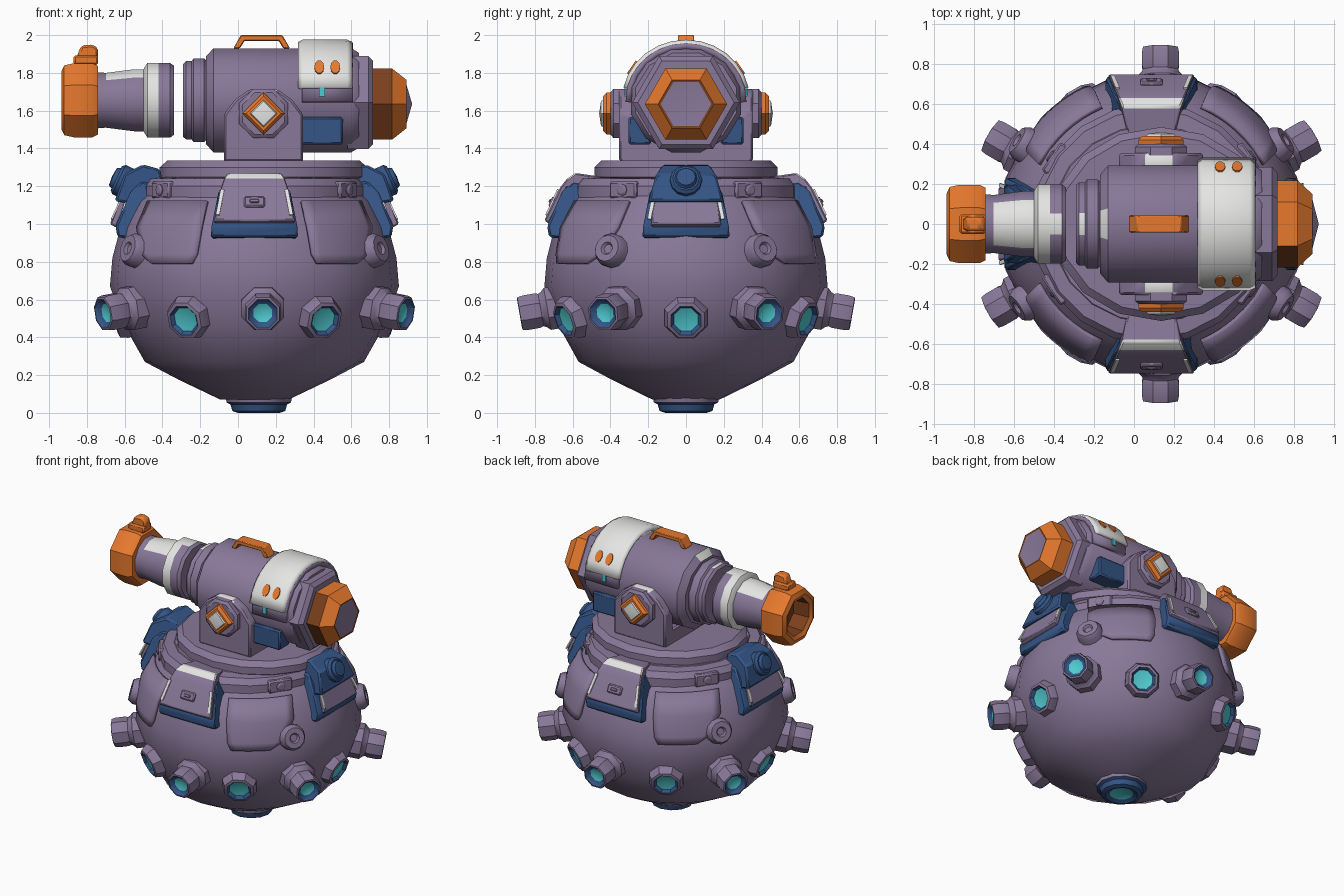
import bpy, bmesh
from math import radians, sin, cos, pi
from mathutils import Matrix

old = bpy.data.objects.get("Cube")
if old:
    bpy.data.objects.remove(old)

# Colours
COLOURS = {"purple": (.25, .19, .32), "blue": (.035, .09, .24), "orange": (.84, .2, .028),
           "white": (.78, .78, .77), "cyan": (.08, .6, .64), "brown": (.2, .05, .012)}
MATS = []
for label, rgb in COLOURS.items():
    m = bpy.data.materials.new(label)
    m.use_nodes = True
    m.diffuse_color = (*rgb, 1)
    m.node_tree.nodes["Principled BSDF"].inputs["Base Color"].default_value = (*rgb, 1)
    MATS.append(m)
INDEX = {label: i for i, label in enumerate(COLOURS)}
PARTS = []


def T(x=0, y=0, z=0):
    return Matrix.Translation((x, y, z))


def R(deg, axis):
    return Matrix.Rotation(radians(deg), 4, axis)


def S(x, y, z):
    return Matrix.Diagonal((x, y, z, 1))


def finish(name, bm, matrix, rule=None, bevel=0):
    """Place the mesh, colour faces by an optional rule and make the object."""
    bm.transform(matrix)
    bmesh.ops.recalc_face_normals(bm, faces=bm.faces)
    bm.normal_update()
    for f in bm.faces:
        label = rule(f.calc_center_median(), f.normal) if rule else None
        if label:
            f.material_index = INDEX[label]
    me = bpy.data.meshes.new(name)
    for m in MATS:
        me.materials.append(m)
    bm.to_mesh(me)
    bm.free()
    ob = bpy.data.objects.new(name, me)
    bpy.context.collection.objects.link(ob)
    if bevel:
        mod = ob.modifiers.new("bevel", 'BEVEL')
        mod.width, mod.segments = bevel, 1
    PARTS.append(ob)
    return ob


def lathe(name, steps, sides, matrix, phase=0, rule=None):
    """Spin (radius, height, colour) steps; the colour fills the face after the step."""
    bm = bmesh.new()
    rings = []
    for r, h, *_ in steps:
        angles = [radians(phase) + 2 * pi * i / sides for i in range(sides)]
        rings.append([bm.verts.new((r * cos(a), r * sin(a), h)) for a in angles])
    colour = "purple"
    for k in range(len(rings) - 1):
        colour = steps[k][2] if len(steps[k]) > 2 else colour
        for i in range(sides):
            j = (i + 1) % sides
            f = bm.faces.new((rings[k][i], rings[k][j], rings[k + 1][j], rings[k + 1][i]))
            f.material_index = INDEX[colour]
    for ring, step in ((rings[0], steps[0]), (rings[-1], steps[-1])):
        if step[0] > 0:
            bm.faces.new(ring).material_index = INDEX[step[2] if len(step) > 2 else colour]
    bmesh.ops.remove_doubles(bm, verts=bm.verts, dist=1e-5)
    return finish(name, bm, matrix, rule)


def loft(name, outline, colour, matrix, bevel=.012, accent=None):
    """Extrude an (x, z, half width) outline both ways in y; accent = (edge, colour)."""
    bm = bmesh.new()
    a, b = [[bm.verts.new((x, s * w, z)) for x, z, w in outline] for s in (1, -1)]
    faces = [bm.faces.new(a), bm.faces.new(b[::-1])]
    n = len(outline)
    for i in range(n):
        j = (i + 1) % n
        faces.append(bm.faces.new((a[i], b[i], b[j], a[j])))
    for f in faces:
        f.material_index = INDEX[colour]
    if accent:
        faces[2 + accent[0]].material_index = INDEX[accent[1]]
    return finish(name, bm, matrix, None, bevel)


def box(name, size, colour, matrix, bevel=.01):
    x, y, z = (s / 2 for s in size)
    return loft(name, [(-x, -z, y), (x, -z, y), (x, z, y), (-x, z, y)], colour, matrix, bevel)


def curved_plate(name, rows, colour, matrix, thick, count=8):
    """Curved plate through (radius, height, start angle, end angle) rows."""
    bm = bmesh.new()
    grid = []
    for r, h, a0, a1 in rows:
        angles = [radians(a0 + (a1 - a0) * i / count) for i in range(count + 1)]
        grid.append([bm.verts.new((r * cos(a), r * sin(a), h)) for a in angles])
    for p, q in zip(grid, grid[1:]):
        for i in range(count):
            bm.faces.new((p[i], p[i + 1], q[i + 1], q[i]))
    ob = finish(name, bm, matrix, lambda c, n: colour)
    mod = ob.modifiers.new("thickness", 'SOLIDIFY')
    mod.thickness, mod.offset = thick, 0


BODY = T(.087)
TURRET = T(.135)

# Round body, collar and turntable
lathe("body", [(0, .07), (.18, .07), (.4, .175), (.58, .27), (.69, .465), (.765, .67),
               (.752, .82), (.71, .98), (.63, 1.12), (.5, 1.25), (0, 1.25)], 20,
      BODY @ S(1, .98, 1))
lathe("collar", [(.5, 1.1), (.6, 1.13), (.6, 1.2), (.57, 1.24), (.3, 1.26)], 20, BODY)
lathe("turntable", [(.52, 1.23), (.55, 1.25), (.55, 1.3), (.51, 1.335), (0, 1.335)], 16,
      TURRET @ S(1, .88, 1))
lathe("bottom_port", [(.18, .1), (.17, .055, "blue"), (.15, .045), (.14, .01), (.11, 0),
                      (.08, .015, "cyan"), (0, .03)], 12, T(.11))

# Ring of alternating long and short ports
LONG = [(.122, .6), (.122, .745), (.102, .765), (.094, .78), (.1, .8), (.1, .865),
        (.094, .892), (.082, .895, "blue"), (.072, .88), (.053, .87, "cyan"), (0, .855)]
SHORT = [(.122, .62), (.122, .75), (.105, .79), (.086, .795, "blue"), (.07, .775, "cyan"),
         (0, .76)]
for k in range(6):
    az = 30 + 60 * k
    shift = T(.045) if az % 180 == 90 else T(.04 if cos(radians(az)) > 0 else -.04)
    lathe("long_port", LONG, 8, BODY @ shift @ R(az, 'Z') @ T(z=.68) @ R(100, 'Y'), 22.5)
    lathe("short_port", SHORT, 8, BODY @ R(az + 30, 'Z') @ T(z=.76) @ R(110, 'Y'), 22.5)

# Shoulder knobs, collar buttons and hull plates on the diagonals
for sx in (1, -1):
    for sy in (1, -1):
        M = BODY @ S(sx, sy, 1)
        lathe("shoulder_knob", [(.09, .6), (.09, .79), (.072, .82), (.035, .82), (.025, .805),
                                (0, .805)], 12, M @ R(32, 'Z') @ T(z=.66) @ R(75, 'Y'))
        lathe("collar_button", [(.032, .56), (.032, .61), (.02, .618), (0, .618)], 8,
              M @ R(34, 'Z') @ T(z=1.18) @ R(90, 'Y'))
        box("collar_block", (.05, .17, .09), "purple", M @ R(34, 'Z') @ T(.58, 0, 1.18))
        curved_plate("hull_plate", [(.754, .79, 44, 64), (.745, .84, 37, 66), (.715, .98, 30, 67),
                                    (.635, 1.12, 28, 67)], "purple", M, .022)

# Four shoulder pods with worn white edges
BASE = [(.5, 1.22, .13), (.6, 1.225, .16), (.655, 1.17, .2), (.735, .99, .23),
        (.725, .93, .23), (.64, .92, .23), (.56, 1.1, .2)]
SHELL = [(.45, 1.21, .12), (.45, 1.25, .12), (.585, 1.27, .145), (.63, 1.24, .165),
         (.665, 1.195, .18), (.75, 1.02, .215), (.725, 1.0, .215), (.63, 1.19, .17)]
BLOCK = [(.48, 1.2, .11), (.5, 1.29, .11), (.59, 1.315, .13), (.69, 1.265, .16),
         (.74, 1.12, .2), (.66, 1.11, .2)]
LOWER = [(.68, 1.13, .17), (.715, 1.13, .17), (.765, 1.0, .185), (.73, .98, .185)]
for az in (0, 90, 180, 270):
    M = BODY @ R(az, 'Z')
    loft("pod_base", BASE, "blue", M)
    if az % 180:
        loft("pod_shell", SHELL, "purple", M, .008, (2, "white"))
        face = M @ T(.705, 0, 1.115) @ R(-25, 'Y')
        box("pod_latch", (.03, .11, .06), "purple", face, .008)
        box("pod_latch_button", (.045, .05, .02), "purple", face, .004)
    else:
        loft("pod_block", BLOCK, "blue", M)
        loft("pod_lower_plate", LOWER, "purple", M, .008)
        lathe("pod_knob", [(.085, -.05, "blue"), (.085, .025), (.07, .04), (.06, .04),
                           (.05, .06), (0, .065)], 12, M @ T(.695, 0, 1.225) @ R(65, 'Y'))
    for s in (1, -1):
        x, y, z, long = (.709, .182, 1.115, .15) if az % 180 else (.735, .186, 1.07, .1)
        box("pod_worn_edge", (.009, .02, long), "white",
            M @ T(x, s * y, z) @ R(-25, 'Y') @ R(s * 10, 'X'), 0)

# Yoke carrying the barrel
box("yoke_floor", (.42, .7, .12), "purple", TURRET @ T(z=1.38))
CHEEK = [(-.21, 1.33), (.21, 1.33), (.21, 1.58), (.15, 1.66), (.07, 1.715), (-.07, 1.715),
         (-.15, 1.66), (-.21, 1.58)]
for s in (1, -1):
    loft("yoke_cheek", [(x, z, .05) for x, z in CHEEK], "purple", TURRET @ T(y=s * .305),
         .012, (4, "white"))
    lathe("pivot_bolt", [(.14, .3), (.14, .385), (.12, .4), (0, .4)], 8,
          TURRET @ T(z=1.585) @ R(-90 * s, 'X'), 22.5)
    lathe("pivot_cap", [(.112, .38, "orange"), (.112, .42), (.092, .44), (.072, .44, "white"),
                        (.066, .45), (0, .46)], 4, TURRET @ T(z=1.585) @ R(-90 * s, 'X'))

# Barrel along x
AXIS = T(z=1.655) @ R(90, 'Y')
WIDE = AXIS @ S(1, 1.06, 1)
lathe("barrel", [(0, -.17), (.24, -.17), (.285, -.13), (.285, .6), (.26, .64), (0, .64)], 12,
      WIDE, 15, lambda c, n: "white" if c.x < -.14 and n.z > .65 else None)
lathe("barrel_rear_ring", [(0, -.29), (.2, -.29), (.215, -.275), (.215, -.245), (.23, -.235),
                           (.23, -.18), (.21, -.16), (0, -.16)], 12, AXIS, 15,
      lambda c, n: "white" if -.28 < c.x < -.25 and n.z > .95 else None)
lathe("barrel_front_collar", [(.285, .58), (.285, .69), (.255, .715), (0, .715)], 6,
      T(z=-.012) @ AXIS, 30)
lathe("nose", [(.2, .7, "orange"), (.218, .71), (.218, .815), (.2, .835), (.148, .892, "brown"),
               (.134, .888, "purple"), (0, .922)], 6, T(z=-.02) @ AXIS, 30,
      lambda c, n: "brown" if c.x < .82 and c.y < -.1 else None)

# Rear tube, eyepiece and sight
lathe("tube_band", [(0, -.5, "white"), (.17, -.5), (.205, -.48), (.205, -.42, "purple"),
                    (.205, -.36), (.19, -.34), (0, -.34)], 12, AXIS, 15,
      lambda c, n: "white" if c.x > -.42 and n.z > .95 else None)
lathe("tube", [(0, -.76), (.155, -.76), (.15, -.7), (.17, -.55), (.17, -.49), (0, -.49)], 12,
      AXIS, 15, lambda c, n: "white" if c.x > -.72 and n.z > .8 else None)
lathe("eyepiece", [(0, -.78, "brown"), (.125, -.8), (.135, -.92, "orange"), (.165, -.935),
                   (.2, -.92), (.212, -.87), (.212, -.77), (.195, -.74), (0, -.74)], 8,
      AXIS, 22.5)
box("sight_base", (.13, .1, .05), "orange", T(-.805, 0, 1.868))
loft("sight", [(-.07, 1.87, .035), (.05, 1.87, .035), (.05, 1.93, .035), (.02, 1.95, .035),
               (-.04, 1.945, .035)], "orange", T(-.79))

# Handle
loft("handle", [(-.15, 1.93, .043), (-.115, 1.93, .043), (-.09, 1.97, .043), (.09, 1.97, .043),
                (.115, 1.93, .043), (.15, 1.93, .043), (.11, 2, .043), (-.11, 2, .043)],
     "orange", T(.125), .005)

# Armour band over the barrel, with markings and side boxes
curved_plate("under_band", [(.288, .34, 88, 272), (.288, .61, 88, 272)], "purple", WIDE, .03, 12)
curved_plate("armour_band", [(.295, .325, 102, 258), (.306, .345, 102, 258),
                             (.306, .575, 102, 258), (.295, .6, 102, 258)],
             "white", WIDE, .03, 12)
for s in (1, -1):
    for x in (.43, .515):
        lathe("band_marking", [(1, -.003, "orange"), (1, .005), (0, .005)], 10,
              WIDE @ R(180 + s * 57, 'Z') @ T(.32, 0, x) @ R(90, 'Y') @ S(.026, .042, 1))
    box("glow_strip", (.03, .009, .06), "cyan", T(.445, s * .322, 1.705), 0)
    box("side_box", (.22, .12, .145), "blue", T(.445, s * .245, 1.493))

# Smooth shading with sharp edges kept
bpy.ops.object.select_all(action='DESELECT')
for ob in PARTS:
    ob.select_set(True)
bpy.context.view_layer.objects.active = PARTS[0]
bpy.ops.object.shade_smooth_by_angle(angle=radians(35))
